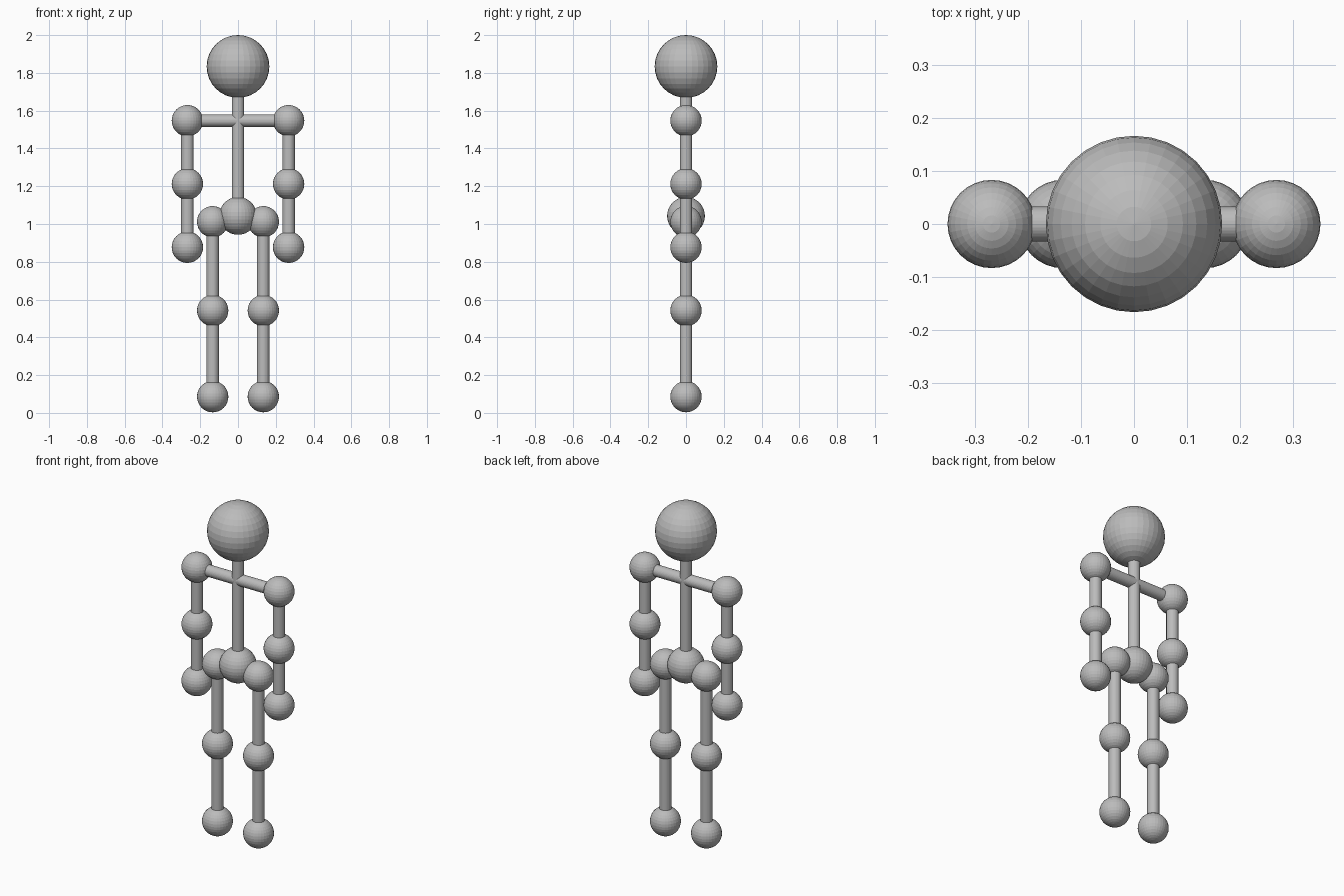
import bpy
from mathutils import Vector

if "Cube" in bpy.data.objects:
    bpy.data.objects.remove(bpy.data.objects["Cube"])

# one plain grey for the whole figure
grey = bpy.data.materials.new("plain_grey")
grey.diffuse_color = (0.5, 0.5, 0.5, 1)
grey.use_nodes = True
grey.node_tree.nodes["Principled BSDF"].inputs["Base Color"].default_value = grey.diffuse_color

JOINT_R = 0.083
ROD_R = 0.033


def finish(name):
    ob = bpy.context.object
    ob.name = name
    ob.data.materials.append(grey)
    return ob


def ball(name, pos, radius=JOINT_R):
    bpy.ops.mesh.primitive_uv_sphere_add(segments=32, ring_count=16,
                                         radius=radius, location=pos)
    return finish(name)


def rod(name, a, b):
    a, b = Vector(a), Vector(b)
    d = b - a
    bpy.ops.mesh.primitive_cylinder_add(vertices=32, radius=ROD_R,
                                        depth=d.length, location=(a + b) / 2)
    ob = finish(name)
    ob.rotation_euler = d.to_track_quat('Z', 'Y').to_euler()
    return ob


# head, pelvis and spine
ball("head", (0, 0, 1.834), 0.166)
ball("pelvis", (0, 0, 1.043), 0.1)
rod("spine", (0, 0, 1.043), (0, 0, 1.834))

# arms and legs, mirrored left and right
for side, s in (("left", 1), ("right", -1)):
    shoulder = (s * 0.268, 0, 1.547)
    elbow = (s * 0.268, 0, 1.212)
    hand = (s * 0.268, 0, 0.877)
    hip = (s * 0.134, 0, 1.012)
    knee = (s * 0.134, 0, 0.542)
    foot = (s * 0.134, 0, 0.086)

    for part, pos in (("shoulder", shoulder), ("elbow", elbow), ("hand", hand),
                      ("hip", hip), ("knee", knee), ("foot", foot)):
        ball(f"{side}_{part}", pos)

    rod(f"{side}_collar_bar", (0, 0, 1.547), shoulder)
    rod(f"{side}_upper_arm", shoulder, elbow)
    rod(f"{side}_forearm", elbow, hand)
    rod(f"{side}_thigh", hip, knee)
    rod(f"{side}_shin", knee, foot)
